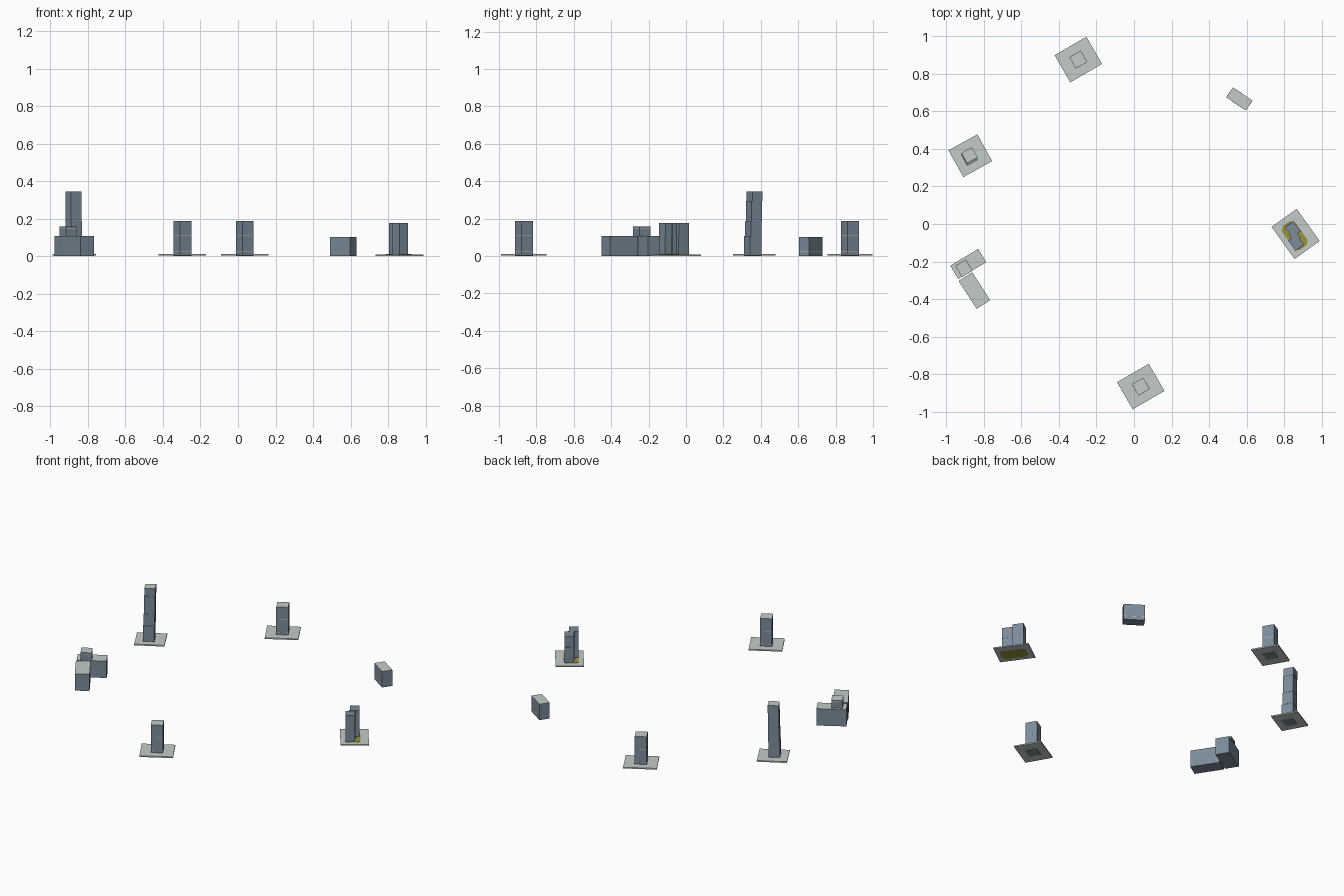
import bpy, bmesh, math
from mathutils import Matrix

if "Cube" in bpy.data.objects:
    bpy.data.objects.remove(bpy.data.objects["Cube"])


def material(name, rgb):
    m = bpy.data.materials.new(name)
    m.diffuse_color = (*rgb, 1)
    m.use_nodes = True
    m.node_tree.nodes["Principled BSDF"].inputs["Base Color"].default_value = m.diffuse_color
    return m


WALL = material("slate blue wall", (0.20, 0.26, 0.32))
PALE = material("pale grey concrete", (0.55, 0.60, 0.58))
OLIVE = material("olive ground", (0.33, 0.29, 0.045))


def finish(name, bm, mats, pale_top=False):
    if pale_top:
        for f in bm.faces:
            f.material_index = 1 if f.normal.z > 0.5 else 0
    me = bpy.data.meshes.new(name)
    bm.to_mesh(me)
    bm.free()
    for m in mats:
        me.materials.append(m)
    ob = bpy.data.objects.new(name, me)
    bpy.context.collection.objects.link(ob)
    return ob


def box(name, x, y, z0, z1, w, d, angle, mat=None):
    """Turned box; without a material it gets slate walls and a pale roof."""
    bm = bmesh.new()
    mtx = (Matrix.Translation((x, y, (z0 + z1) / 2))
           @ Matrix.Rotation(math.radians(angle), 4, 'Z')
           @ Matrix.Diagonal((w, d, z1 - z0, 1)))
    bmesh.ops.create_cube(bm, size=1, matrix=mtx)
    bm.normal_update()
    return finish(name, bm, [mat] if mat else [WALL, PALE], mat is None)


def slab(name, x, y, w, d, angle):
    return box(name, x, y, 0.003, 0.011, w, d, angle, PALE)


# Two matching square towers on slabs, with thin pale floor bands
for label, x, y in (("north", -0.297, 0.877), ("south", 0.036, -0.867)):
    slab(label + "_slab", x, y, 0.196, 0.167, 30)
    box(label + "_tower_lower", x, y, 0, 0.108, 0.07, 0.07, 30)
    box(label + "_tower_upper", x, y, 0.108, 0.188, 0.07, 0.07, 30)
    for z in (0.026, 0.108):
        box(label + "_floor_band", x, y, z - 0.001, z + 0.001, 0.0705, 0.0705, 30, PALE)

# Tall stepped tower
slab("tall_slab", -0.873, 0.364, 0.176, 0.163, 29)
box("tall_tower_lower", -0.878, 0.356, 0, 0.108, 0.066, 0.07, 29)
box("tall_tower_middle", -0.877, 0.360, 0.108, 0.185, 0.064, 0.066, 29)
box("tall_tower_upper", -0.877, 0.363, 0.185, 0.295, 0.064, 0.063, 29)
box("tall_tower_top", -0.878, 0.367, 0.295, 0.345, 0.064, 0.062, 29)

# L-shaped block with a small rooftop box
box("corner_block_wing", -0.884, -0.213, 0, 0.108, 0.174, 0.083, 31)
box("corner_block_long_wing", -0.851, -0.355, 0, 0.108, 0.177, 0.086, -57)
box("rooftop_box", -0.907, -0.236, 0.108, 0.158, 0.066, 0.069, 31)
box("rooftop_band", -0.907, -0.236, 0.148, 0.150, 0.0665, 0.0695, 31, PALE)

# Small plain block
box("small_block", 0.562, 0.667, 0, 0.102, 0.126, 0.064, -34)
box("small_block_band", 0.562, 0.667, 0.021, 0.023, 0.1265, 0.0645, -34, PALE)

# Twin offset tower: slab, olive octagonal ground, two staggered halves
ANG = -54.4
box("twin_slab", 0.862, -0.053, 0.001, 0.008, 0.211, 0.165, ANG, PALE)
bm = bmesh.new()
a, b, c = 0.078, 0.043, 0.02
outline = [(a, b - c), (a - c, b), (c - a, b), (-a, b - c),
           (-a, c - b), (c - a, -b), (a - c, -b), (a, c - b)]
face = bm.faces.new([bm.verts.new((px, py, 0)) for px, py in outline])
ext = bmesh.ops.extrude_face_region(bm, geom=[face])
bmesh.ops.translate(bm, vec=(0, 0, 0.010),
                    verts=[v for v in ext["geom"] if isinstance(v, bmesh.types.BMVert)])
bmesh.ops.recalc_face_normals(bm, faces=bm.faces)
bmesh.ops.transform(bm, verts=bm.verts, matrix=Matrix.Translation((0.857, -0.062, 0))
                    @ Matrix.Rotation(math.radians(ANG), 4, 'Z'))
finish("olive_ground", bm, [OLIVE])
for label, x, y in (("rear", 0.847, -0.028), ("front", 0.865, -0.100)):
    box("twin_%s_lower" % label, x, y, 0.009, 0.108, 0.068, 0.055, ANG, WALL)
    box("twin_%s_upper" % label, x, y, 0.108, 0.177, 0.066, 0.056, ANG, WALL)
box("twin_link", 0.856, -0.064, 0.009, 0.170, 0.05, 0.04, ANG, WALL)
